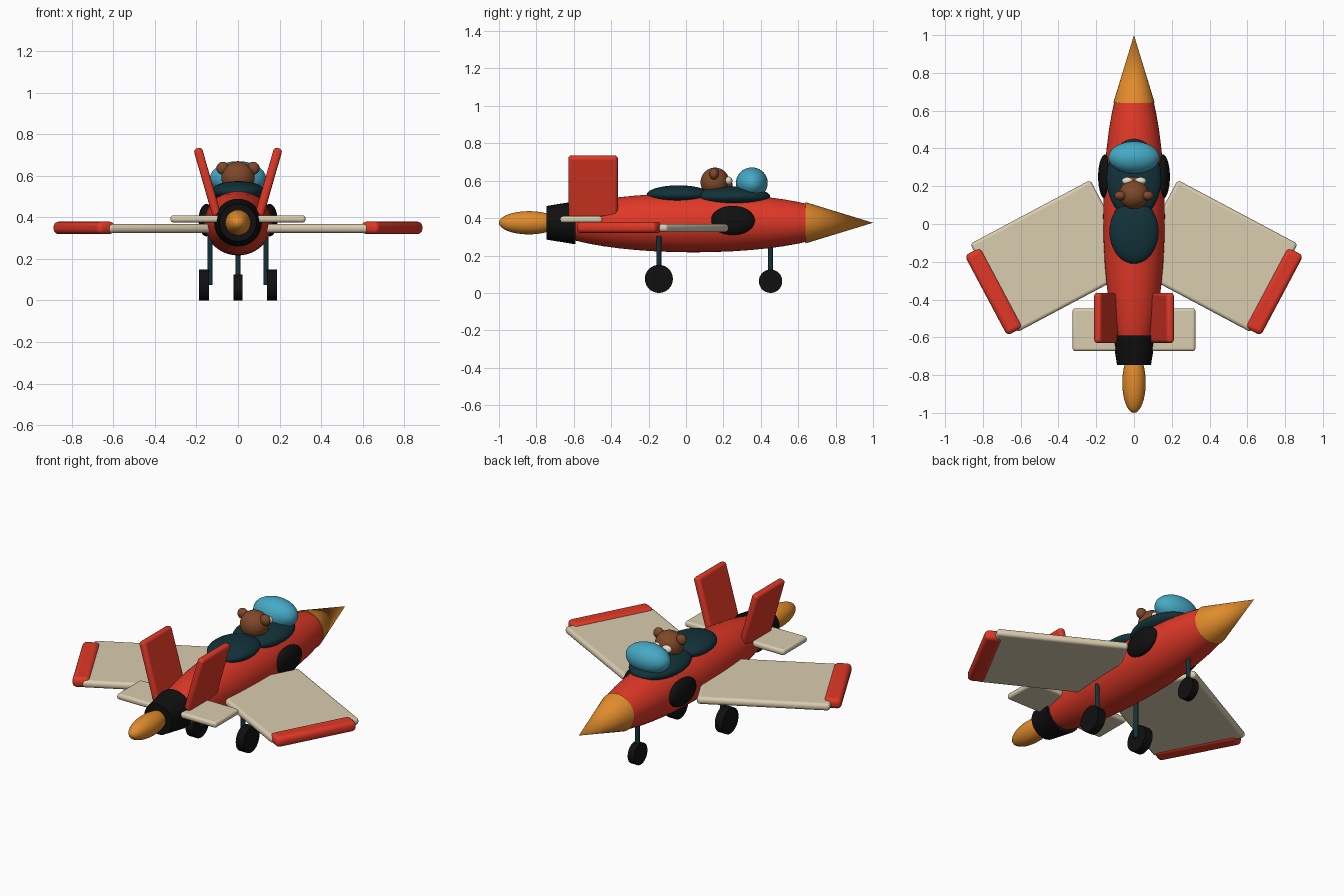
import bpy
from math import radians, pi
from mathutils import Euler

cube = bpy.data.objects.get("Cube")
if cube:
    bpy.data.objects.remove(cube, do_unlink=True)


def material(name, rgb):
    m = bpy.data.materials.new(name)
    m.use_nodes = True
    colour = (*rgb, 1.0)
    m.diffuse_color = colour
    bsdf = next(n for n in m.node_tree.nodes if n.type == 'BSDF_PRINCIPLED')
    bsdf.inputs["Base Color"].default_value = colour
    return m


RED = material("red paint", (0.75, 0.04, 0.02))
TAN = material("tan paint", (0.7, 0.61, 0.43))
ORANGE = material("orange", (0.75, 0.26, 0.025))
BLUE = material("sky blue glass", (0.06, 0.4, 0.56))
BROWN = material("brown fur", (0.21, 0.065, 0.022))
TEAL = material("dark teal", (0.006, 0.032, 0.042))
BLACK = material("black rubber", (0.005, 0.005, 0.005))
CREAM = material("cream", (0.85, 0.78, 0.62))


def finish(name, mat):
    o = bpy.context.object
    o.name = name
    o.data.materials.append(mat)
    bpy.ops.object.transform_apply(location=False, rotation=False, scale=True)
    bpy.ops.object.shade_smooth_by_angle(angle=radians(40))
    return o


def ellipsoid(name, mat, centre, radii):
    bpy.ops.mesh.primitive_uv_sphere_add(segments=40, ring_count=24, location=centre)
    bpy.context.object.scale = radii
    return finish(name, mat)


def rounded_box(name, mat, centre, size, bevel, rotation=(0, 0, 0)):
    bpy.ops.mesh.primitive_cube_add(size=1, location=centre,
                                    rotation=[radians(a) for a in rotation])
    bpy.context.object.scale = size
    o = finish(name, mat)
    mod = o.modifiers.new("rounded edges", 'BEVEL')
    mod.width = bevel
    mod.segments = 4
    return o


def tube(name, mat, centre, r1, r2, depth, rotation=(0, 0, 0)):
    bpy.ops.mesh.primitive_cone_add(vertices=32, radius1=r1, radius2=r2, depth=depth,
                                    location=centre, rotation=rotation)
    return finish(name, mat)


AXIS = 0.375            # height of the fuselage centre line
FORWARD = (-pi / 2, 0, 0)
SIDEWAYS = (0, pi / 2, 0)

# Fuselage, nose, exhaust and flame
ellipsoid("fuselage", RED, (0, 0.04, AXIS), (0.163, 0.79, 0.158))
tube("nose_cone", ORANGE, (0, 0.82, AXIS), 0.11, 0, 0.36, FORWARD)
tube("exhaust_nozzle", BLACK, (0, -0.668, AXIS), 0.09, 0.115, 0.155, FORWARD)
ellipsoid("exhaust_flame", ORANGE, (0, -0.84, AXIS), (0.062, 0.16, 0.062))

# Cockpit and windscreen
ellipsoid("cockpit_surround", TEAL, (0, 0.24, 0.515), (0.145, 0.21, 0.055))
ellipsoid("cockpit_back", TEAL, (0, -0.04, 0.525), (0.13, 0.17, 0.05))
ellipsoid("windscreen", BLUE, (0, 0.352, 0.588), (0.135, 0.085, 0.083))

# Bear pilot
ellipsoid("bear_head", BROWN, (0, 0.155, 0.592), (0.08, 0.077, 0.078))
ellipsoid("bear_muzzle", BROWN, (0, 0.22, 0.575), (0.035, 0.03, 0.028))

# Flying surfaces, landing gear and pilot details on both sides
for side, s in (("left", 1), ("right", -1)):
    sweep = (0, 0, -28 * s)
    rounded_box(side + "_wing", TAN, (0.425 * s, -0.17, 0.347), (0.72, 0.53, 0.042), 0.018, sweep)
    rounded_box(side + "_wing_tip", RED, (0.742 * s, -0.357, 0.35), (0.095, 0.48, 0.06), 0.024, sweep)
    rounded_box(side + "_tailplane", TAN, (0.175 * s, -0.56, 0.393), (0.3, 0.225, 0.034), 0.014)
    rounded_box(side + "_fin", RED, (0.148 * s, -0.497, 0.57), (0.042, 0.265, 0.34), 0.017, (0, 16 * s, 0))
    ellipsoid(side + "_air_intake", BLACK, (0.152 * s, 0.25, 0.387), (0.038, 0.118, 0.078))
    tube(side + "_strut", TEAL, (0.135 * s, -0.145, 0.19), 0.013, 0.013, 0.23)
    tube(side + "_wheel", BLACK, (0.164 * s, -0.145, 0.075), 0.075, 0.075, 0.05, SIDEWAYS)
    ellipsoid(side + "_bear_ear", BROWN, (0.073 * s, 0.15, 0.637), (0.031, 0.025, 0.031))
    ellipsoid(side + "_goggle", CREAM, (0.035 * s, 0.228, 0.6), (0.03, 0.02, 0.022))

# Nose gear
tube("nose_strut", TEAL, (0, 0.452, 0.165), 0.013, 0.013, 0.21)
tube("nose_wheel", BLACK, (0, 0.452, 0.0625), 0.0625, 0.0625, 0.042, SIDEWAYS)
